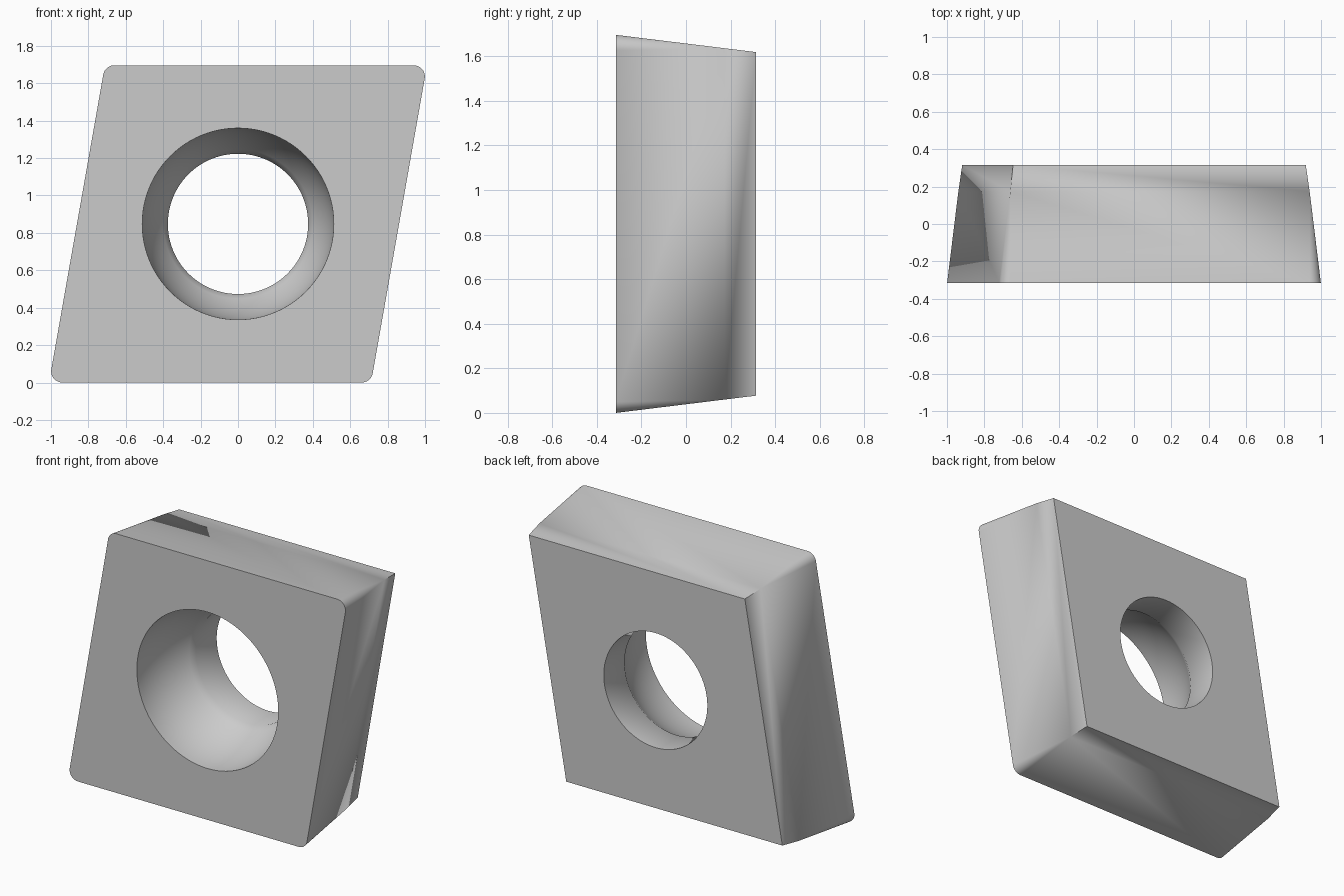
import bpy, bmesh, math

if "Cube" in bpy.data.objects:
    bpy.data.objects.remove(bpy.data.objects["Cube"])

H = 0.315                        # half thickness
CZ = 0.848                       # centre height = inscribed radius of front face
NOSE = 0.06                      # corner radius on the front face
RELIEF = math.tan(math.radians(7))
LEAN = math.radians(10)
SEG = 10


def finish(name, bm):
    bmesh.ops.remove_doubles(bm, verts=bm.verts, dist=1e-5)
    bmesh.ops.recalc_face_normals(bm, faces=bm.faces)
    mesh = bpy.data.meshes.new(name)
    bm.to_mesh(mesh)
    bm.free()
    ob = bpy.data.objects.new(name, mesh)
    bpy.context.collection.objects.link(ob)
    return ob


def loft(bm, rings):
    for a, b in zip(rings, rings[1:]):
        for i in range(len(a)):
            j = (i + 1) % len(a)
            bm.faces.new((a[i], a[j], b[j], b[i]))
    bm.faces.new(rings[0])
    bm.faces.new(rings[-1])


def rhombus_ring(bm, y):
    """Rounded 80 degree rhombus, shrinking and sharpening toward the back."""
    inset = (y + H) * RELIEF
    rad = max(0.0, NOSE - inset)
    inner = CZ - inset - rad
    ring = []
    # outward normals of the right, top, left and bottom sides
    normals = [-LEAN, math.pi / 2, math.pi - LEAN, 1.5 * math.pi, 2 * math.pi - LEAN]
    for a0, a1 in zip(normals, normals[1:]):
        mid, half = (a0 + a1) / 2, (a1 - a0) / 2
        d = inner / math.cos(half)
        for i in range(SEG + 1):
            a = a0 + (a1 - a0) * i / SEG
            ring.append(bm.verts.new((d * math.cos(mid) + rad * math.cos(a), y,
                                      CZ + d * math.sin(mid) + rad * math.sin(a))))
    return ring


# Tapered insert body: the corner cones end where the relief eats the radius
bm = bmesh.new()
loft(bm, [rhombus_ring(bm, y) for y in (-H, -H + NOSE / RELIEF, H)])
body = finish("insert_body", bm)

# Screw hole: curved seat narrowing from the front into a straight bore
R0, R1, DEPTH = 0.512, 0.375, 0.415
drop = R0 - R1
arc = (DEPTH ** 2 + drop ** 2) / (2 * drop)
profile = [(R0, -H - 0.1)]
for i in range(13):
    t = DEPTH * i / 12
    profile.append((R0 - arc + math.sqrt(arc ** 2 - t ** 2), -H + t))
profile.append((R1, H + 0.1))
bm = bmesh.new()
N = 96
loft(bm, [[bm.verts.new((r * math.cos(2 * math.pi * i / N), y,
                         CZ + r * math.sin(2 * math.pi * i / N))) for i in range(N)]
          for r, y in profile])
cutter = finish("hole_cutter", bm)
cutter.hide_render = True

# Cut the hole and shade
bpy.context.view_layer.objects.active = body
body.select_set(True)
mod = body.modifiers.new("screw_hole", 'BOOLEAN')
mod.operation = 'DIFFERENCE'
mod.solver = 'EXACT'
mod.object = cutter
bpy.ops.object.modifier_apply(modifier=mod.name)
bpy.data.objects.remove(cutter)
bpy.ops.object.shade_smooth_by_angle(angle=math.radians(40))
